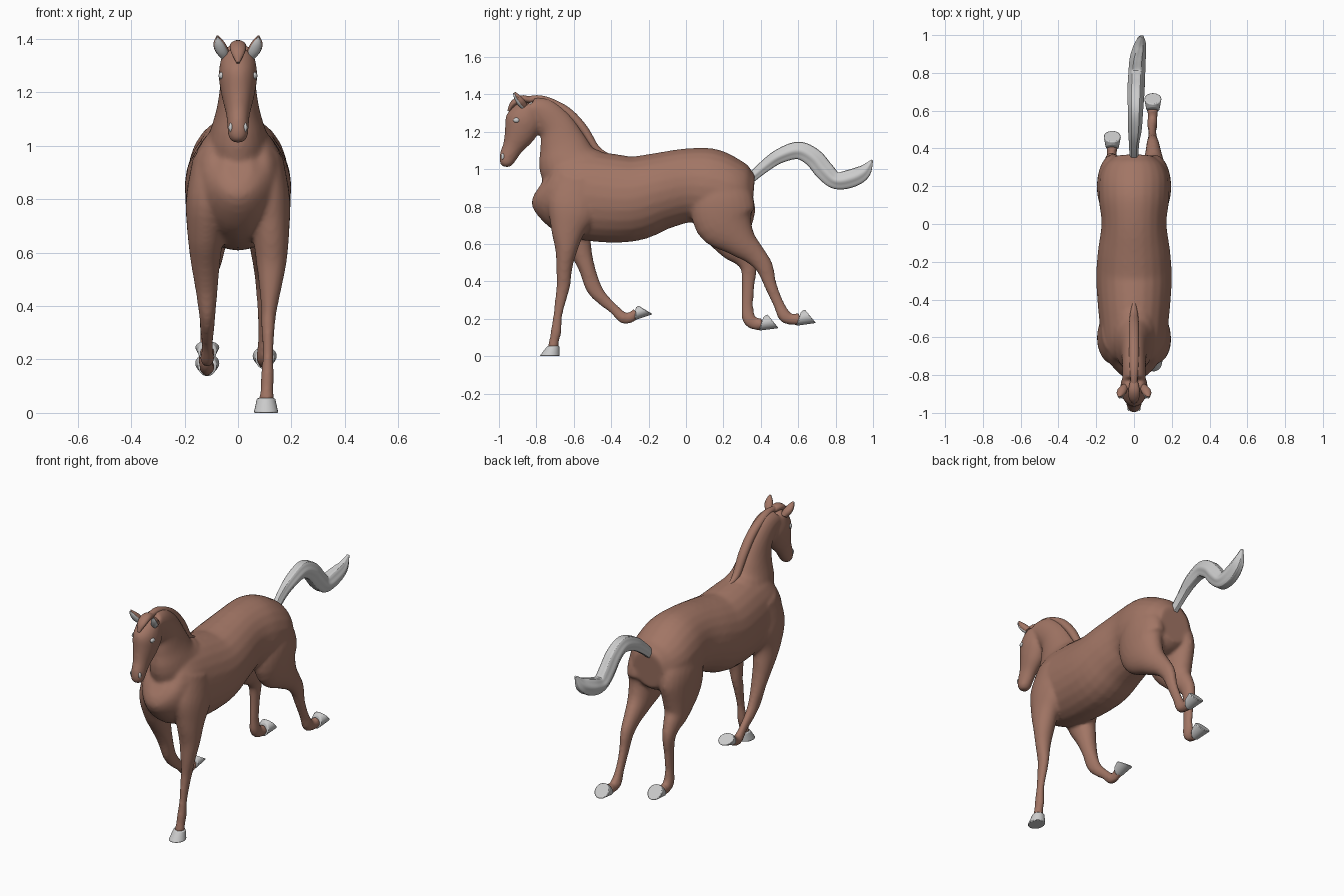
import bpy, bmesh
from math import cos, sin, pi
from mathutils import Vector

brown = bpy.data.materials.new("brown_coat")
brown.diffuse_color = (0.36, 0.18, 0.13, 1)
X = Vector((1, 0, 0))


def bridge(bm, rings):
    for a, b in zip(rings, rings[1:]):
        for i in range(len(a)):
            j = (i + 1) % len(a)
            bm.faces.new((a[i], a[j], b[j], b[i]))
    bm.faces.new(rings[0])
    bm.faces.new(rings[-1])


def loft(bm, pts, n=24, steps=4, ripple=0.0):
    """Skin elliptical rings (x, y, z, half width, half depth) along a smooth path."""
    P = [Vector(p) for p in pts]
    P = [2 * P[0] - P[1]] + P + [2 * P[-1] - P[-2]]
    S = []
    for k in range(1, len(P) - 2):
        a, b, c, d = P[k - 1:k + 3]
        for s in range(steps):
            t = s / steps
            S.append(0.5 * (2 * b + (c - a) * t + (2 * a - 5 * b + 4 * c - d) * t * t
                            + (3 * b - a - 3 * c + d) * t ** 3))
    S.append(P[-2])
    rings = []
    for i, s in enumerate(S):
        q, r = S[max(i - 1, 0)], S[min(i + 1, len(S) - 1)]
        nrm = X.cross(Vector(r[:3]) - Vector(q[:3])).normalized()
        ring = []
        for j in range(n):
            w = 2 * pi * j / n
            k = 1 + ripple * cos(6 * w)
            ring.append(bm.verts.new(Vector(s[:3]) + X * (s[3] * k * cos(w)) + nrm * (s[4] * k * sin(w))))
        rings.append(ring)
    bridge(bm, rings)


def make(name, bm, mat=None):
    bmesh.ops.recalc_face_normals(bm, faces=bm.faces)
    me = bpy.data.meshes.new(name)
    bm.to_mesh(me)
    bm.free()
    ob = bpy.data.objects.new(name, me)
    bpy.context.collection.objects.link(ob)
    if mat:
        me.materials.append(mat)
    bpy.ops.object.select_all(action='DESELECT')
    ob.select_set(True)
    bpy.context.view_layer.objects.active = ob
    bpy.ops.object.shade_smooth_by_angle()
    return ob


def loft_part(name, pts, mat=None, **kw):
    bm = bmesh.new()
    loft(bm, pts, **kw)
    return make(name, bm, mat)


def ball(name, loc, scale):
    bm = bmesh.new()
    bmesh.ops.create_uvsphere(bm, u_segments=16, v_segments=10, radius=1)
    for v in bm.verts:
        v.co = Vector([c * s for c, s in zip(v.co, scale)]) + Vector(loc)
    make(name, bm)


def hoof(name, x, coronet, sole):
    """Each ring is given by its heel and toe points in the side plane."""
    bm = bmesh.new()
    rings = []
    for (hy, hz, ty, tz), rx in ((coronet, 0.034), (sole, 0.046)):
        c = Vector((x, (hy + ty) / 2, (hz + tz) / 2))
        d = Vector((0, (ty - hy) / 2, (tz - hz) / 2))
        rings.append([bm.verts.new(c + X * (rx * cos(2 * pi * j / 24)) + d * sin(2 * pi * j / 24))
                      for j in range(24)])
    bridge(bm, rings)
    ob = make(name, bm)
    bev = ob.modifiers.new("soft_rim", 'BEVEL')
    bev.width, bev.segments, bev.angle_limit = 0.005, 2, 0.7


# Body: trunk, neck, head and legs lofted, then fused into one skin
bm = bmesh.new()
trunk = [(-.775, .92, .05, .07), (-.74, .9, .12, .16), (-.65, .88, .165, .22), (-.5, .855, .185, .24),
         (-.3, .842, .2, .23), (-.15, .88, .192, .207), (0, .912, .172, .198), (.12, .905, .185, .207),
         (.23, .88, .185, .185), (.31, .865, .155, .155), (.36, .86, .1, .11)]
loft(bm, [(0, *p) for p in trunk])
neck = [(-.52, .9, .15, .2), (-.62, 1.02, .115, .17), (-.655, 1.13, .082, .13), (-.69, 1.225, .067, .1),
        (-.76, 1.3, .063, .085), (-.83, 1.33, .06, .057)]
loft(bm, [(0, *p) for p in neck])
head = [(-.835, 1.35, .045, .04), (-.845, 1.325, .064, .068), (-.865, 1.26, .072, .1), (-.89, 1.19, .062, .085),
        (-.925, 1.12, .045, .057), (-.95, 1.07, .04, .048), (-.96, 1.035, .037, .038), (-.963, 1.012, .022, .022)]
loft(bm, [(0, *p) for p in head])

shoulder = [(.09, -.56, .95, .08, .14), (.11, -.6, .8, .085, .145)]
planted_fore = shoulder + [
    (.122, -.63, .68, .07, .095), (.125, -.64, .57, .058, .06), (.122, -.65, .48, .044, .044),
    (.116, -.655, .38, .029, .037), (.113, -.665, .33, .026, .033), (.112, -.685, .22, .02, .025),
    (.11, -.695, .13, .025, .029), (.108, -.705, .085, .024, .026), (.107, -.71, .045, .031, .031)]
raised_fore = shoulder + [
    (.12, -.6, .68, .07, .095), (.122, -.565, .57, .056, .062), (.118, -.53, .47, .043, .044),
    (.115, -.495, .37, .031, .043), (.115, -.45, .31, .026, .035), (.115, -.385, .252, .021, .028),
    (.115, -.335, .205, .026, .031), (.115, -.3, .205, .023, .028), (.115, -.262, .23, .03, .03)]
haunch = [(.085, .185, .97, .08, .12), (.105, .195, .84, .09, .165), (.11, .21, .72, .082, .163)]
right_hind = haunch + [
    (.108, .29, .615, .062, .092), (.103, .365, .545, .045, .06), (.1, .42, .475, .034, .047),
    (.098, .452, .38, .025, .034), (.097, .495, .28, .022, .03), (.097, .528, .215, .028, .036),
    (.098, .565, .197, .026, .03), (.1, .61, .2, .031, .034)]
left_hind = haunch + [
    (.115, .255, .595, .062, .092), (.118, .305, .535, .045, .06), (.12, .335, .475, .034, .045),
    (.12, .333, .38, .025, .034), (.12, .328, .27, .022, .032), (.12, .337, .2, .028, .037),
    (.118, .37, .172, .026, .032), (.116, .41, .175, .031, .034)]
for side, leg in ((1, planted_fore), (-1, raised_fore), (1, right_hind), (-1, left_hind)):
    loft(bm, [(side * p[0], *p[1:]) for p in leg])
body = make("horse_body", bm, brown)
rem = body.modifiers.new("fuse", 'REMESH')
rem.mode, rem.voxel_size, rem.use_smooth_shade = 'VOXEL', 0.01, True
smo = body.modifiers.new("soften", 'SMOOTH')
smo.factor, smo.iterations = 0.5, 8

# Hooves
hoof("front_right_hoof", .105, (-.677, .055, -.741, .055), (-.675, 0, -.783, 0))
hoof("front_left_hoof", -.115, (-.268, .262, -.275, .193), (-.253, .27, -.178, .225))
hoof("hind_right_hoof", .1, (.615, .238, .59, .163), (.635, .25, .695, .178))
hoof("hind_left_hoof", -.115, (.415, .212, .39, .137), (.435, .224, .495, .15))

# Mane ridge and forelock
mane = [(-.86, 1.37, .016, .018), (-.78, 1.377, .022, .018), (-.7, 1.347, .026, .022), (-.62, 1.295, .027, .024),
        (-.545, 1.21, .027, .024), (-.485, 1.115, .022, .02), (-.43, 1.08, .012, .012), (-.38, 1.07, .004, .004)]
loft_part("mane", [(0, *p) for p in mane], brown)
forelock = [(-.83, 1.37, .02, .016), (-.88, 1.375, .03, .02), (-.925, 1.35, .026, .016), (-.95, 1.31, .006, .006)]
loft_part("forelock", [(0, *p) for p in forelock], brown)

# Tail
tail = [(0, .34, .945, .022, .025), (0, .42, 1.015, .025, .033), (.005, .5, 1.07, .034, .04),
        (.008, .6, 1.1, .038, .048), (.01, .68, 1.062, .042, .052), (.012, .74, .992, .043, .053),
        (.015, .8, .94, .042, .047), (.02, .88, .95, .04, .05), (.032, .95, .985, .03, .04),
        (.042, .996, 1.048, .008, .006)]
loft_part("tail", tail, n=36, steps=6, ripple=.06)

# Ears, eyes and nostrils
for side, word in ((1, "right"), (-1, "left")):
    ear = [(.05, -.86, 1.335, .018, .016), (.062, -.88, 1.36, .026, .02),
           (.071, -.9, 1.387, .02, .014), (.077, -.915, 1.412, .003, .003)]
    loft_part(word + "_ear", [(side * p[0], *p[1:]) for p in ear], brown, n=16)
    inner = [(x, y - .008, z - .005, rx * .85, rs * .8) for x, y, z, rx, rs in ear]
    loft_part(word + "_inner_ear", [(side * p[0], *p[1:]) for p in inner], n=16)
    ball(word + "_eye", (side * .06, -.906, 1.262), (.013, .018, .014))
    ball(word + "_nostril", (side * .027, -.979, 1.068), (.008, .01, .017))
